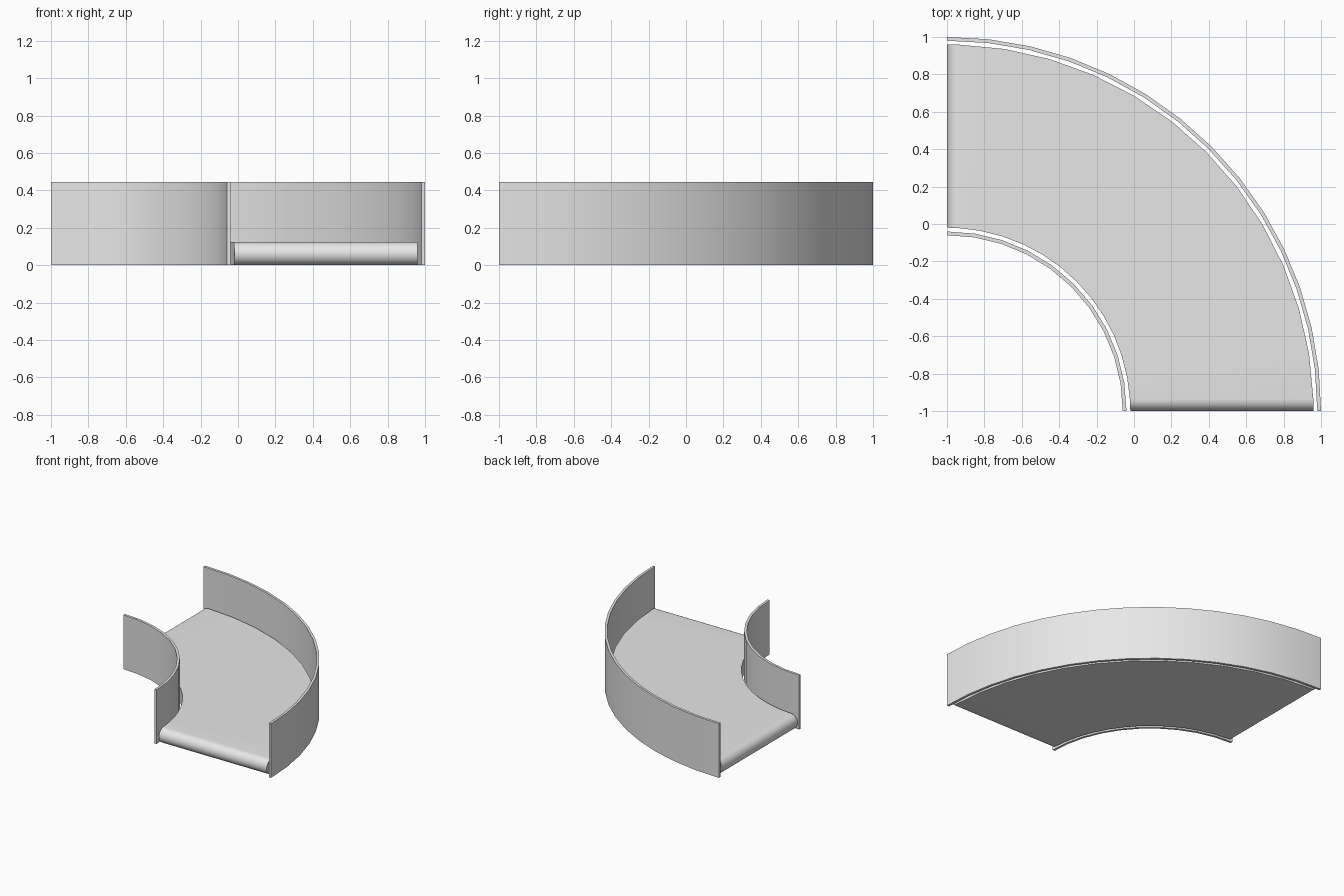
import bpy, bmesh
from math import asin, cos, sin, sqrt, pi, radians

cube = bpy.data.objects.get("Cube")
if cube:
    bpy.data.objects.remove(cube, do_unlink=True)

CENTRE = -1.0       # the bend turns about (-1, -1)
WALL_HEIGHT = 0.445
ROLL = 0.062        # radius of the rounded belt ends

grey = bpy.data.materials.new("light grey")
grey.use_nodes = True
grey.diffuse_color = (0.8, 0.8, 0.8, 1)
grey.node_tree.nodes["Principled BSDF"].inputs["Base Color"].default_value = (0.8, 0.8, 0.8, 1)


def loft(name, inner, outer, stations):
    """Loft a curved box; each station is (inner angle, outer angle, bottom, top)."""
    bm = bmesh.new()
    rings = []
    for a_in, a_out, low, high in stations:
        corners = [(inner, a_in, low), (outer, a_out, low),
                   (outer, a_out, high), (inner, a_in, high)]
        rings.append([bm.verts.new((CENTRE + r * cos(a), CENTRE + r * sin(a), z))
                      for r, a, z in corners])
    for ring, following in zip(rings, rings[1:]):
        for i in range(4):
            j = (i + 1) % 4
            bm.faces.new((ring[i], ring[j], following[j], following[i]))
    bm.faces.new(rings[0])
    bm.faces.new(rings[-1])
    bmesh.ops.remove_doubles(bm, verts=bm.verts, dist=0.0001)
    bmesh.ops.recalc_face_normals(bm, faces=bm.faces)
    mesh = bpy.data.meshes.new(name)
    bm.to_mesh(mesh)
    bm.free()
    mesh.materials.append(grey)
    obj = bpy.data.objects.new(name, mesh)
    bpy.context.collection.objects.link(obj)
    bpy.ops.object.select_all(action='DESELECT')
    obj.select_set(True)
    bpy.context.view_layer.objects.active = obj
    bpy.ops.object.shade_smooth_by_angle(angle=radians(30))
    return obj


def wall(name, inner, outer, segments):
    angles = [i / segments * pi / 2 for i in range(segments + 1)]
    return loft(name, inner, outer, [(a, a, 0, WALL_HEIGHT) for a in angles])


def belt(name, inner, outer, segments, roll_steps=8):
    # Half-round roll at the first end
    start = []
    for i in range(roll_steps + 1):
        t = i / roll_steps * pi / 2
        depth, half = ROLL * (1 - cos(t)), ROLL * sin(t)
        start.append((asin(depth / inner), asin(depth / outer), ROLL - half, ROLL + half))
    # Flat bend between the rolls
    a0, b0 = start[-1][:2]
    middle = []
    for i in range(1, segments):
        f = i / segments
        middle.append((a0 + (pi / 2 - 2 * a0) * f, b0 + (pi / 2 - 2 * b0) * f, 0, 2 * ROLL))
    # Mirrored roll at the other end
    end = [(pi / 2 - a, pi / 2 - b, low, high) for a, b, low, high in reversed(start)]
    return loft(name, inner, outer, start + middle + end)


wall("outer_side_wall", 1.98, 2.0, 14)
wall("inner_side_wall", 0.94, 0.96, 10)
belt("curved_belt", 0.98, 1.96, 12)
